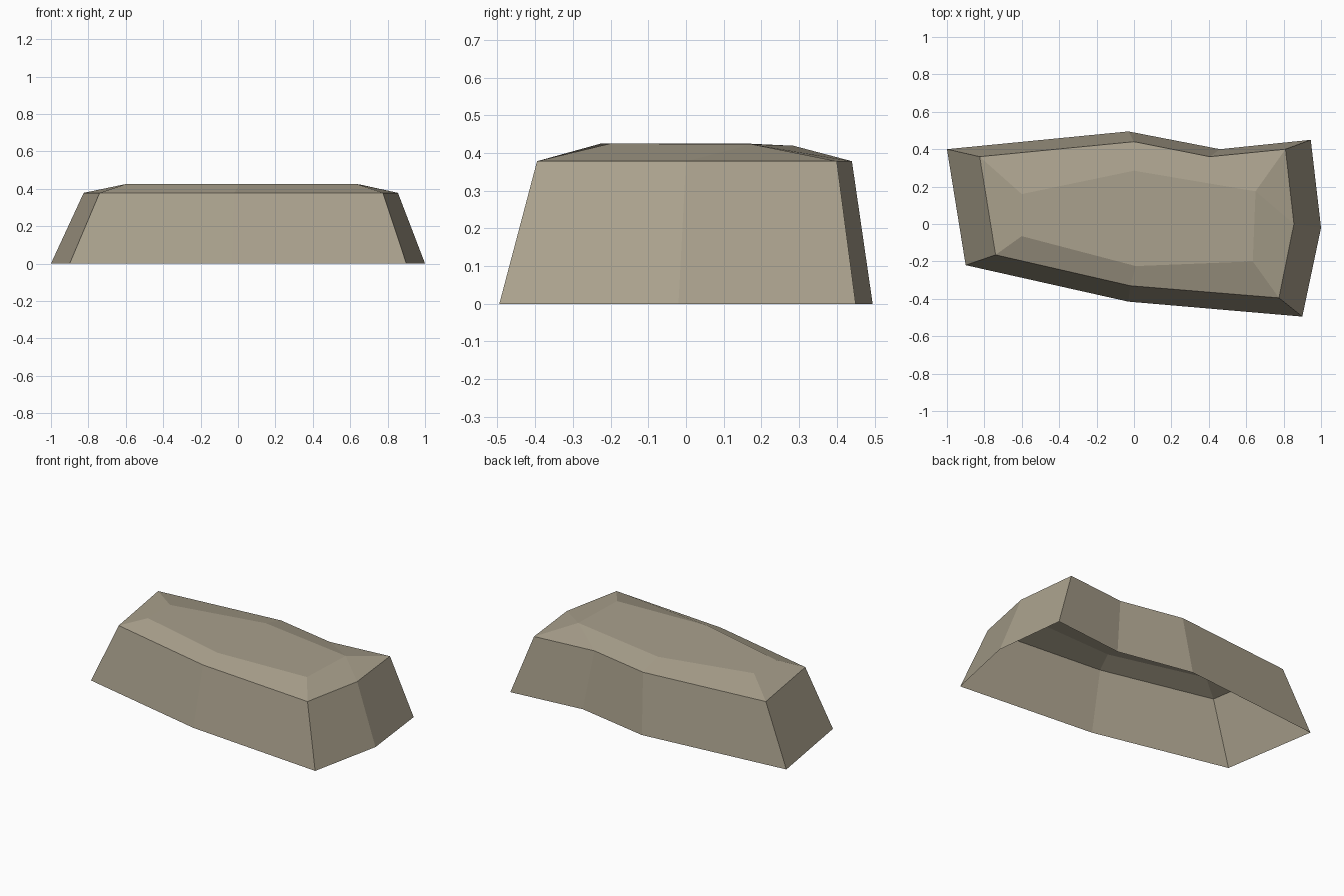
import bpy, bmesh

if "Cube" in bpy.data.objects:
    bpy.data.objects.remove(bpy.data.objects["Cube"])

stone = bpy.data.materials.new("warm grey stone")
stone.diffuse_color = (0.40, 0.355, 0.265, 1)
stone.use_nodes = True
stone.node_tree.nodes["Principled BSDF"].inputs["Base Color"].default_value = stone.diffuse_color

# Plan outlines, clockwise from the back-left corner
base = [(-1, .40), (-.03, .495), (.46, .40), (.945, .45),
        (1, -.02), (.90, -.495), (-.03, -.415), (-.90, -.22)]
shoulder = [(-.825, .36), (0, .44), (.405, .36), (.81, .40),
            (.855, 0), (.775, -.395), (-.02, -.33), (-.74, -.165)]
crown = [(-.60, .16), (0, .285), (.65, .175),
         (.635, -.20), (.01, -.225), (-.60, -.065)]
crown_z = [.425, .419, .423, .425, .425, .425]

bm = bmesh.new()
low = [bm.verts.new((x, y, 0)) for x, y in base]
mid = [bm.verts.new((x, y, .378)) for x, y in shoulder]
top = [bm.verts.new((x, y, z)) for (x, y), z in zip(crown, crown_z)]

# Which crown corner each shoulder corner slopes up to
up = [0, 1, 2, 2, 2, 3, 4, 5]

for i in range(8):
    j = (i + 1) % 8
    # Sloping side wall
    bm.faces.new((low[i], low[j], mid[j], mid[i]))
    # Chamfer between shoulder and crown (triangle where both share a corner)
    ring = [mid[i], mid[j], top[up[j]]]
    if up[i] != up[j]:
        ring.append(top[up[i]])
    bm.faces.new(ring)

# Flat crown, split front to back; the underside stays open
bm.faces.new((top[0], top[1], top[4], top[5]))
bm.faces.new((top[1], top[2], top[3], top[4]))

# Outward normals
bm.normal_update()
bmesh.ops.recalc_face_normals(bm, faces=bm.faces[:])
bm.normal_update()
if bm.faces[:][-1].normal.z < 0:
    bmesh.ops.reverse_faces(bm, faces=bm.faces[:])

mesh = bpy.data.meshes.new("flat_rock")
bm.to_mesh(mesh)
bm.free()
mesh.materials.append(stone)
rock = bpy.data.objects.new("flat_rock", mesh)
bpy.context.collection.objects.link(rock)
